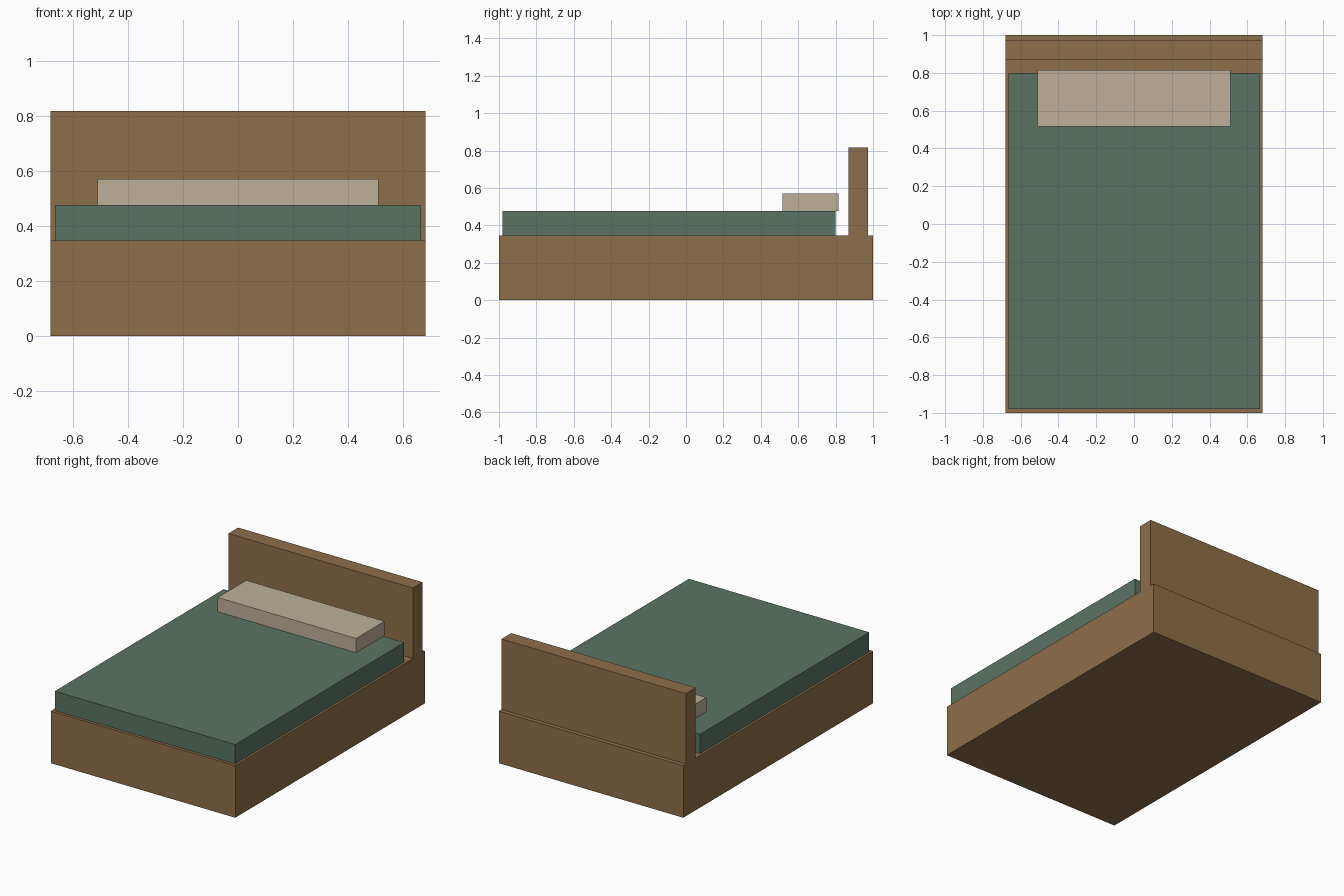
import bpy
import bmesh
from mathutils import Vector

if "Cube" in bpy.data.objects:
    bpy.data.objects.remove(bpy.data.objects["Cube"])


def srgb(h):
    out = []
    for i in (0, 2, 4):
        c = int(h[i:i + 2], 16) / 255
        out.append(c / 12.92 if c <= 0.04045 else ((c + 0.055) / 1.055) ** 2.4)
    return (*out, 1.0)


def material(name, h):
    m = bpy.data.materials.new(name)
    m.diffuse_color = srgb(h)
    m.use_nodes = True
    m.node_tree.nodes["Principled BSDF"].inputs["Base Color"].default_value = m.diffuse_color
    return m


def box(name, x, y, z, mat):
    """Flat-faced box from (min, max) ranges."""
    bm = bmesh.new()
    bmesh.ops.create_cube(bm, size=1)
    for v in bm.verts:
        v.co = Vector([r[0] if c < 0 else r[1] for c, r in zip(v.co, (x, y, z))])
    me = bpy.data.meshes.new(name)
    bm.to_mesh(me)
    bm.free()
    me.materials.append(mat)
    ob = bpy.data.objects.new(name, me)
    bpy.context.collection.objects.link(ob)
    return ob


wood = material("brown wood", "8F6F4A")
green = material("green blanket", "5A7463")
cream = material("cream pillow", "BDB099")

# Base, headboard, mattress and pillow stacked upward
box("bed_base", (-0.68, 0.68), (-1, 1), (0, 0.347), wood)
box("headboard", (-0.68, 0.68), (0.87, 0.972), (0.347, 0.817), wood)
box("mattress", (-0.665, 0.665), (-0.98, 0.80), (0.347, 0.476), green)
box("pillow", (-0.51, 0.51), (0.515, 0.815), (0.476, 0.571), cream)
